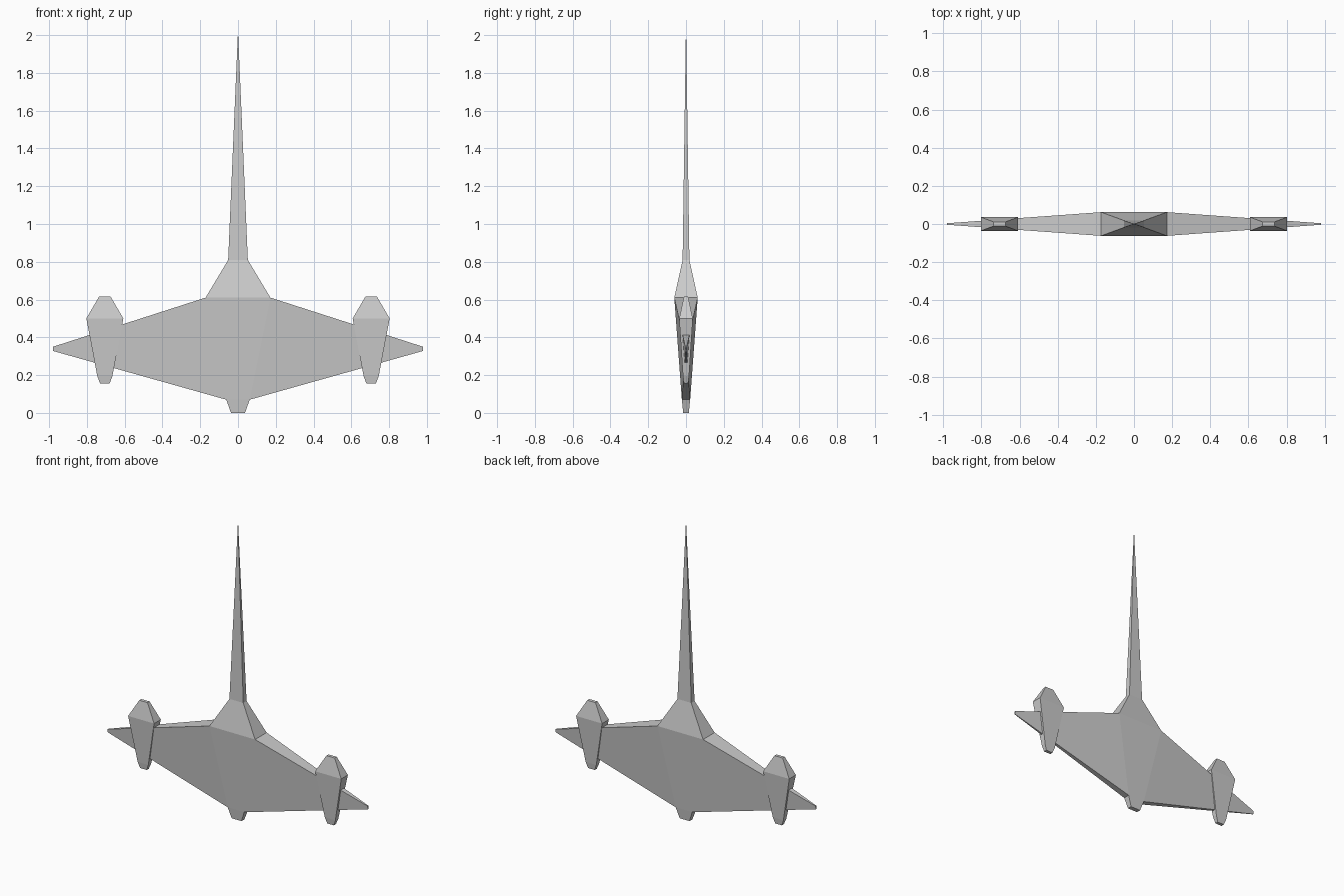
import bpy, bmesh

if "Cube" in bpy.data.objects:
    bpy.data.objects.remove(bpy.data.objects["Cube"])


def loft(name, rings):
    """Join four-cornered rings into one closed, flat-faced solid."""
    bm = bmesh.new()
    loops = [[bm.verts.new(p) for p in ring] for ring in rings]
    for a, b in zip(loops, loops[1:]):
        for i in range(4):
            j = (i + 1) % 4
            bm.faces.new((a[i], a[j], b[j], b[i]))
    bm.faces.new(loops[0])
    bm.faces.new(loops[-1])
    bmesh.ops.recalc_face_normals(bm, faces=bm.faces)
    mesh = bpy.data.meshes.new(name)
    bm.to_mesh(mesh)
    bm.free()
    ob = bpy.data.objects.new(name, mesh)
    bpy.context.collection.objects.link(ob)
    return ob


def level(cx, z, hx, hy):
    """Horizontal rectangle at height z."""
    return [(cx - hx, -hy, z), (cx + hx, -hy, z), (cx + hx, hy, z), (cx - hx, hy, z)]


def section(low, high):
    """Upright wing section from (x, z, half thickness) at its two ends."""
    (x0, z0, t0), (x1, z1, t1) = low, high
    return [(x0, -t0, z0), (x0, t0, z0), (x1, t1, z1), (x1, -t1, z1)]


# Fuselage with long nose spike
loft("fuselage", [level(0, *p) for p in (
    (0.0, 0.037, 0.015), (0.07, 0.062, 0.022), (0.61, 0.172, 0.062),
    (0.81, 0.052, 0.018), (2.0, 0.001, 0.001))])

for side, label in ((-1, "left"), (1, "right")):
    # Tapered wing
    loft(label + "_wing", [
        section((side * 0.062, 0.07, 0.022), (side * 0.172, 0.61, 0.062)),
        section((side * 0.98, 0.328, 0.002), (side * 0.98, 0.35, 0.004))])
    # Engine pod set through the wing
    loft(label + "_engine_pod", [level(side * 0.705, *p) for p in (
        (0.155, 0.025, 0.011), (0.195, 0.04, 0.016),
        (0.5, 0.098, 0.036), (0.615, 0.031, 0.011))])
